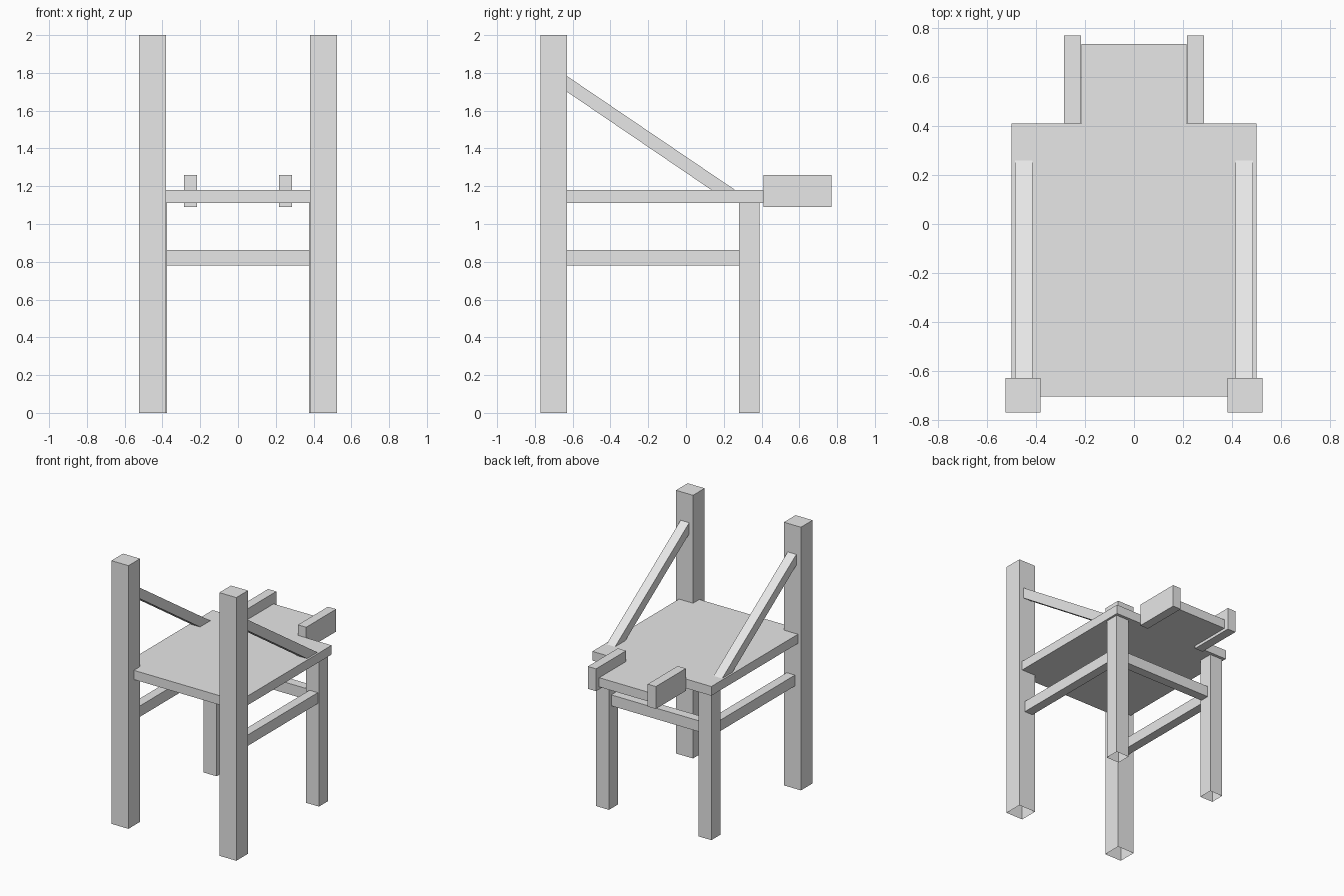
import bpy, bmesh

if "Cube" in bpy.data.objects:
    bpy.data.objects.remove(bpy.data.objects["Cube"])

grey = bpy.data.materials.new("light_grey")
grey.diffuse_color = (0.8, 0.8, 0.8, 1)
grey.use_nodes = True
grey.node_tree.nodes["Principled BSDF"].inputs["Base Color"].default_value = grey.diffuse_color


def prism(name, profile, axis, lo, hi, open_bottom=False):
    """Extrude a closed 2D profile along an axis (0 = x, 2 = z)."""
    bm = bmesh.new()
    def place(p, d):
        return (d, p[0], p[1]) if axis == 0 else (p[0], p[1], d)
    a = [bm.verts.new(place(p, lo)) for p in profile]
    b = [bm.verts.new(place(p, hi)) for p in profile]
    n = len(profile)
    if not open_bottom:
        bm.faces.new(a[::-1])
    bm.faces.new(b)
    for i in range(n):
        j = (i + 1) % n
        bm.faces.new((a[i], a[j], b[j], b[i]))
    if not open_bottom:
        bmesh.ops.recalc_face_normals(bm, faces=bm.faces[:])
    me = bpy.data.meshes.new(name)
    bm.to_mesh(me)
    bm.free()
    me.materials.append(grey)
    ob = bpy.data.objects.new(name, me)
    bpy.context.collection.objects.link(ob)
    return ob


def box(name, x, y, z, open_bottom=False):
    rect = [(x[0], y[0]), (x[1], y[0]), (x[1], y[1]), (x[0], y[1])]
    return prism(name, rect, 2, z[0], z[1], open_bottom)


def span(side, inner, outer):
    return tuple(sorted((side * inner, side * outer)))


# Seat board with a narrower tongue at the back
prism("seat", [(-0.5, -0.705), (0.5, -0.705), (0.5, 0.41), (0.215, 0.41),
               (0.215, 0.735), (-0.215, 0.735), (-0.215, 0.41), (-0.5, 0.41)],
      2, 1.11, 1.18)

for side, label in ((-1, "left"), (1, "right")):
    # Tall posts and short legs, open underneath
    box("tall_post_" + label, span(side, 0.382, 0.525), (-0.77, -0.63), (0, 2), True)
    box("short_leg_" + label, span(side, 0.376, 0.485), (0.28, 0.388), (0, 1.11), True)
    # Side rail between post and leg
    box("side_rail_" + label, span(side, 0.405, 0.475), (-0.63, 0.28), (0.78, 0.863))
    # Block beside the tongue
    box("tongue_block_" + label, span(side, 0.217, 0.286), (0.41, 0.77), (1.09, 1.26))
    # Sloping arm brace
    x = span(side, 0.414, 0.486)
    prism("arm_brace_" + label,
          [(-0.63, 1.70), (0.135, 1.18), (0.26, 1.18), (-0.63, 1.783)], 0, x[0], x[1])

# Cross rail between the short legs
box("cross_rail", (-0.376, 0.376), (0.29, 0.36), (0.78, 0.863))
